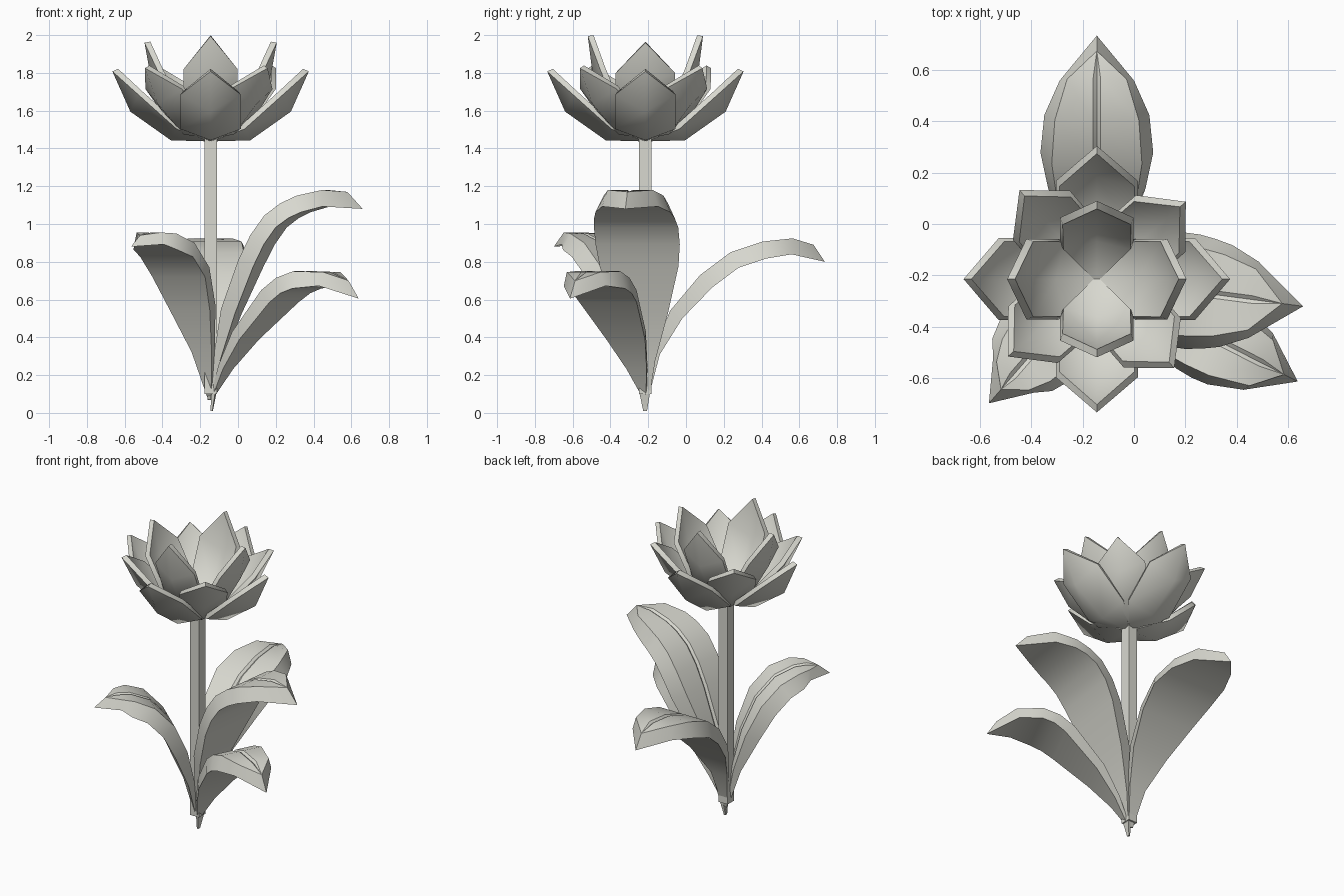
import bpy, bmesh, math
from mathutils import Vector

cube = bpy.data.objects.get("Cube")
if cube:
    bpy.data.objects.remove(cube, do_unlink=True)

AXIS = Vector((-0.145, -0.215, 0))

mat = bpy.data.materials.new("pale_stone")
mat.use_nodes = True
COLOUR = (0.69, 0.69, 0.63, 1)
mat.diffuse_color = COLOUR
mat.node_tree.nodes["Principled BSDF"].inputs["Base Color"].default_value = COLOUR


def make_object(name, bm, angle, smooth_deg, thickness=0):
    mesh = bpy.data.meshes.new(name)
    bm.to_mesh(mesh)
    bm.free()
    mesh.materials.append(mat)
    obj = bpy.data.objects.new(name, mesh)
    obj.location = AXIS
    obj.rotation_euler.z = math.radians(angle)
    bpy.context.collection.objects.link(obj)
    bpy.ops.object.select_all(action='DESELECT')
    obj.select_set(True)
    bpy.context.view_layer.objects.active = obj
    if thickness:
        solid = obj.modifiers.new("thickness", 'SOLIDIFY')
        solid.thickness = thickness
        solid.offset = -1
        solid.use_even_offset = True
        bpy.ops.object.modifier_apply(modifier=solid.name)
    bpy.ops.object.shade_smooth_by_angle(angle=math.radians(smooth_deg))


def petal(name, angle, stations, tip, base_z):
    """Cupped petal: stations are (radius, height, half width, edge pull-in, edge lift)."""
    bm = bmesh.new()
    base = bm.verts.new((0, 0, base_z))
    end = bm.verts.new((tip[0], 0, tip[1]))
    rows = [[bm.verts.new((r - (pull if s else 0), s * w, z + (lift if s else 0)))
             for s in (-1, 0, 1)] for r, z, w, pull, lift in stations]
    for k in (0, 1):
        bm.faces.new((base, rows[0][k + 1], rows[0][k]))
        for a, b in zip(rows, rows[1:]):
            bm.faces.new((a[k], a[k + 1], b[k + 1], b[k]))
        bm.faces.new((rows[-1][k], rows[-1][k + 1], end))
    make_object(name, bm, angle, 55, thickness=0.03)


def leaf(name, angle, stations, tip):
    """Arched leaf: stations are (radius, height, half width) along the top, tip is the lower point."""
    bm = bmesh.new()
    rows = []
    last = len(stations) - 1
    for i, (r, z, w) in enumerate(stations):
        if i == last:
            top = Vector((r, 0, z))
            low = Vector((tip[0], 0, tip[1]))
            rows.append([bm.verts.new(p) for p in (low, top, top, top, top, top, low)])
            continue
        prev, nxt = stations[max(i - 1, 0)], stations[i + 1]
        t = Vector((nxt[0] - prev[0], 0, nxt[1] - prev[1])).normalized()
        up = Vector((-t.z, 0, t.x))
        depth = min(0.092, 0.55 * w + 0.005)
        rib = min(0.015, 0.15 * w)
        section = ((-w, depth), (-0.8 * w, 0), (-rib, 0), (0, rib * 0.8),
                   (rib, 0), (0.8 * w, 0), (w, depth))
        rows.append([bm.verts.new(Vector((r, y, z)) - up * d) for y, d in section])
    for a, b in zip(rows, rows[1:]):
        for k in range(7):
            j = (k + 1) % 7
            bm.faces.new((a[k], b[k], b[j], a[j]))
    bm.faces.new(rows[0])
    bmesh.ops.remove_doubles(bm, verts=bm.verts, dist=0.0005)
    bmesh.ops.recalc_face_normals(bm, faces=bm.faces)
    make_object(name, bm, angle, 37)


# Square stem
bm = bmesh.new()
bmesh.ops.create_cube(bm, size=1)
for v in bm.verts:
    v.co = Vector((v.co.x * 0.066, v.co.y * 0.066, v.co.z * 1.37 + 0.785))
make_object("stem", bm, 0, 20)

# Blossom: three rings of four petals
for i in range(4):
    petal(f"outer_petal_{i + 1}", 90 * i,
          [(0.21, 1.443, 0.16, 0.03, 0.06), (0.425, 1.595, 0.16, 0.042, 0.09)],
          (0.52, 1.808), 1.437)
    petal(f"middle_petal_{i + 1}", 41 + 90 * i,
          [(0.19, 1.475, 0.147, 0.03, 0.06), (0.37, 1.635, 0.147, 0.04, 0.08)],
          (0.46, 1.825), 1.45)
    if i % 2:
        petal(f"inner_petal_{i + 1}", 90 * i,
              [(0.17, 1.53, 0.143, 0.03, 0.05), (0.275, 1.76, 0.143, 0.035, 0.06)],
              (0.305, 1.995), 1.465)
    else:
        petal(f"inner_petal_{i + 1}", 90 * i,
              [(0.18, 1.52, 0.157, 0.03, 0.05), (0.31, 1.74, 0.157, 0.035, 0.06)],
              (0.35, 1.96), 1.465)

# Leaves around the stem
leaf("tall_leaf", -7.5,
     [(0, 0.01, 0.01), (0.02, 0.28, 0.06), (0.07, 0.55, 0.14), (0.17, 0.81, 0.21),
      (0.235, 0.94, 0.225), (0.31, 1.045, 0.225), (0.395, 1.11, 0.215), (0.48, 1.15, 0.20),
      (0.61, 1.18, 0.15), (0.73, 1.17, 0)],
     (0.812, 1.08))
leaf("back_leaf", 90,
     [(0, 0.07, 0.015), (0.04, 0.32, 0.06), (0.13, 0.54, 0.13), (0.29, 0.73, 0.19),
      (0.45, 0.85, 0.22), (0.62, 0.907, 0.205), (0.78, 0.924, 0.145), (0.89, 0.89, 0)],
     (0.95, 0.80))
leaf("low_leaf", -27,
     [(0.01, 0.10, 0.015), (0.07, 0.25, 0.06), (0.175, 0.43, 0.115), (0.37, 0.65, 0.17),
      (0.46, 0.715, 0.175), (0.56, 0.75, 0.17), (0.72, 0.745, 0.125), (0.82, 0.70, 0)],
     (0.88, 0.605))
leaf("front_leaf", 229,
     [(0, 0.09, 0.015), (0.03, 0.33, 0.07), (0.09, 0.57, 0.14), (0.18, 0.77, 0.185),
      (0.30, 0.90, 0.185), (0.42, 0.95, 0.155), (0.50, 0.955, 0.105), (0.57, 0.94, 0)],
     (0.642, 0.88))
